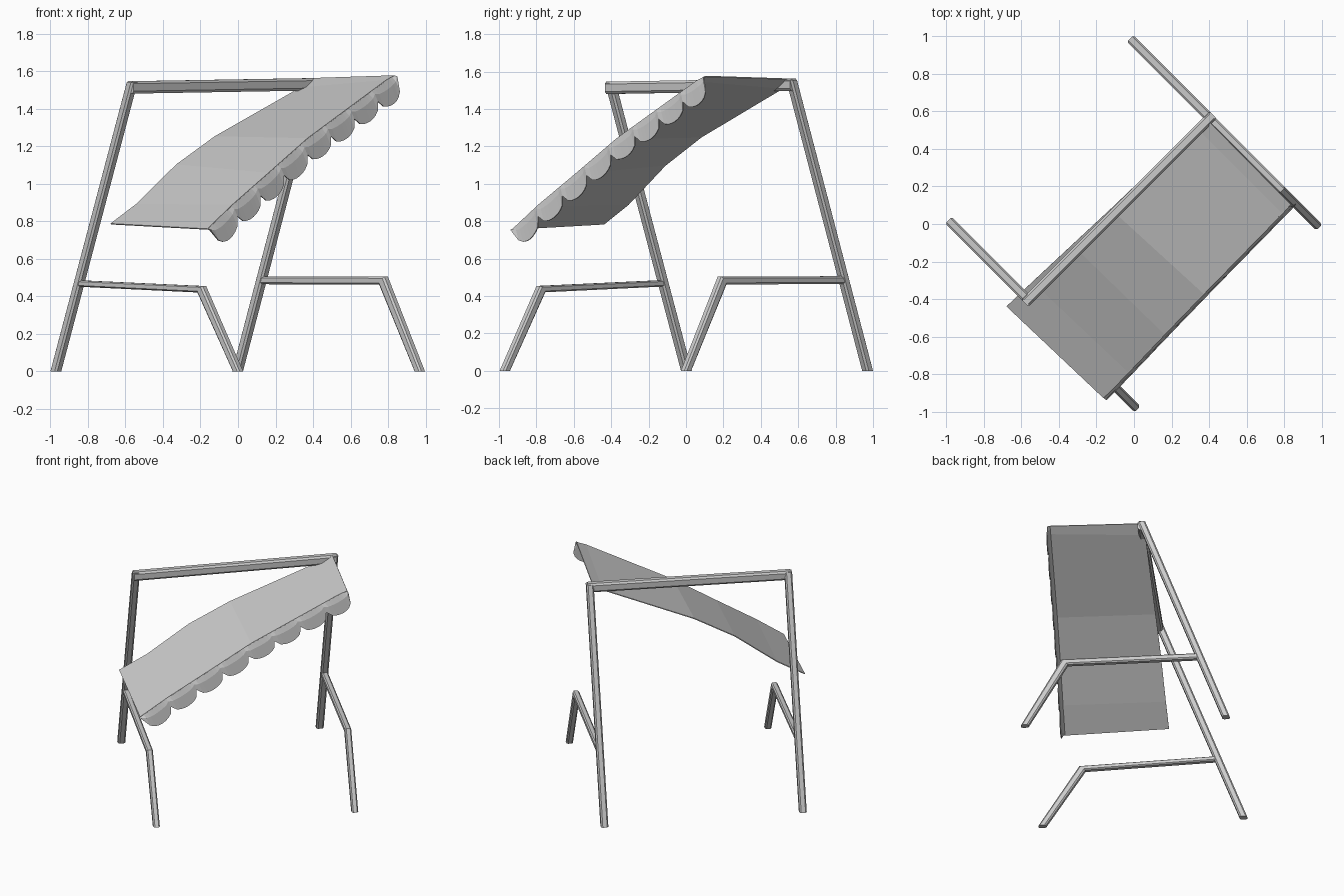
import bpy, bmesh, math
from mathutils import Vector

if "Cube" in bpy.data.objects:
    bpy.data.objects.remove(bpy.data.objects["Cube"])

# Local axes: u = along the swing, v = towards its back (whole model turned 45 degrees)
R = math.sqrt(0.5)
U, V, Z = Vector((R, R, 0)), Vector((-R, R, 0)), Vector((0, 0, 1))


def P(u, v, z):
    return U * u + V * v + Z * z


def make(name, verts, faces, thickness=0):
    me = bpy.data.meshes.new(name)
    me.from_pydata(verts, [], faces)
    bm = bmesh.new()
    bm.from_mesh(me)
    bmesh.ops.recalc_face_normals(bm, faces=bm.faces)
    bm.to_mesh(me)
    bm.free()
    ob = bpy.data.objects.new(name, me)
    bpy.context.collection.objects.link(ob)
    if thickness:
        mod = ob.modifiers.new("thickness", 'SOLIDIFY')
        mod.thickness = thickness
        mod.offset = 0
    return ob


def beam(name, rings):
    """Chamfered square tube; each ring is (centre, half side vector, half other vector)."""
    k = 0.6
    section = [(1, k), (k, 1), (-k, 1), (-1, k), (-1, -k), (-k, -1), (k, -1), (1, -k)]
    verts = [c + a * s + b * t for c, a, b in rings for s, t in section]
    faces = [(i * 8 + j, i * 8 + (j + 1) % 8, i * 8 + 8 + (j + 1) % 8, i * 8 + 8 + j)
             for i in range(len(rings) - 1) for j in range(8)]
    faces += [tuple(range(7, -1, -1)), tuple(range(len(verts) - 8, len(verts)))]
    make(name, verts, faces)


# Side frames: leaning back leg, and arm bending down into the front leg
for side, u, top, arm0, arm1, th in (("left", -0.685, 1.54, 0.468, 0.437, 0.017),
                                     ("right", 0.685, 1.555, 0.485, 0.483, 0.021)):
    beam(side + "_back_leg", [(P(u, 0.688, 0), U * 0.025, V * 0.026),
                              (P(u, 0.113, top), U * 0.025, V * 0.026)])
    beam(side + "_front_leg", [(P(u, 0.51, arm0), U * 0.022, Z * th),
                               (P(u, -0.412, arm1), U * 0.022, V * -0.02 + Z * th),
                               (P(u, -0.685, 0), U * 0.022, V * -0.026)])

# Top bar between the legs
beam("top_bar", [(P(-0.70, 0.113, 1.513), V * 0.027, Z * 0.033),
                 (P(0.70, 0.113, 1.53), V * 0.027, Z * 0.033)])

# Sagging canopy sheet, lofted between its back and front edges (u, v, z)
back = [(-.79, .17, .785), (-.60, .165, .89), (-.31, .155, 1.10),
        (-.03, .145, 1.25), (.60, .13, 1.51), (.67, .13, 1.56)]
front = [(-.77, -.54, .757), (-.58, -.537, .885), (-.30, -.53, 1.055),
         (0.0, -.525, 1.24), (.60, -.518, 1.55), (.665, -.515, 1.575)]
n = len(back)
make("canopy", [P(*p) for p in back + front],
     [(i, i + 1, n + i + 1, n + i) for i in range(n - 1)], 0.006)


# Scalloped valance hanging square to the canopy front edge
def edge(u):
    for a, b in zip(front, front[1:]):
        if u <= b[0] or b is front[-1]:
            t = (u - a[0]) / (b[0] - a[0])
            return [a[k] + (b[k] - a[k]) * t for k in range(3)]


COUNT, STEPS = 8, 8
verts = []
for i in range(COUNT):
    for j in range(STEPS + (i == COUNT - 1)):
        t = j / STEPS
        bulge = math.sqrt(max(0, 1 - (2 * t - 1) ** 2))
        outer = (i == 0 and t < 0.5) or (i == COUNT - 1 and t > 0.5)
        depth = 0.005 + 0.123 * bulge if outer else 0.06 + 0.068 * bulge
        u, v, z = edge(front[0][0] + (front[-1][0] - front[0][0]) * (i + t) / COUNT)
        verts += [P(u, v, z), P(u + 0.2 * depth, v - 0.012, z - 0.25 * depth),
                  P(u + 0.48 * depth, v - 0.018, z - 0.87 * depth)]
m = COUNT * STEPS
make("valance", verts, [(3 * i + r, 3 * i + 3 + r, 3 * i + 4 + r, 3 * i + 1 + r)
                        for i in range(m) for r in (0, 1)], 0.006)
